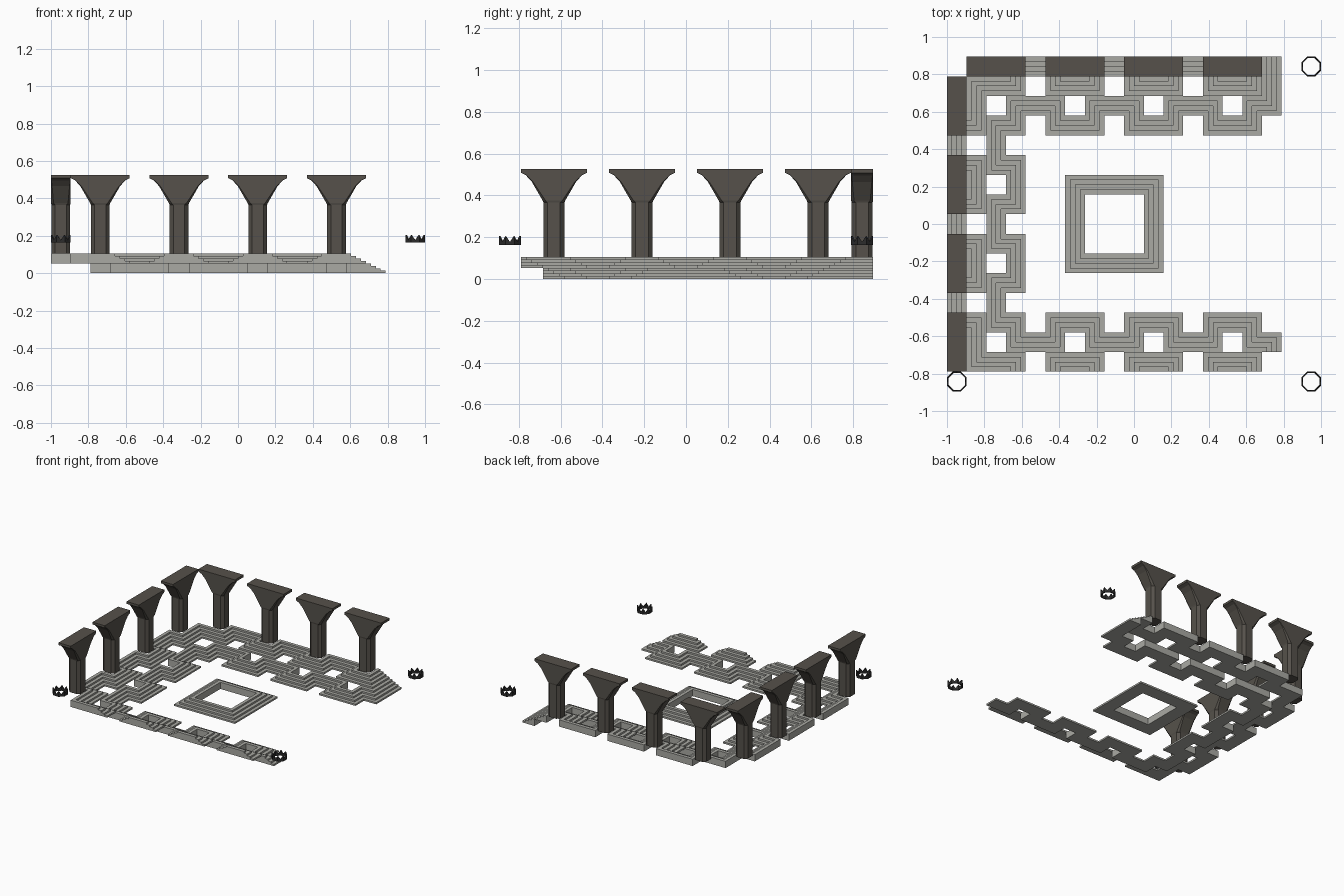
import bpy, bmesh, math

if "Cube" in bpy.data.objects:
    bpy.data.objects.remove(bpy.data.objects["Cube"])

U = 2 / 19            # one floor tile
N = 4                 # steps per tile
RISE = U / 2          # height of one flight


def material(name, rgb):
    m = bpy.data.materials.new(name)
    m.diffuse_color = (*rgb, 1)
    m.use_nodes = True
    m.node_tree.nodes["Principled BSDF"].inputs["Base Color"].default_value = m.diffuse_color
    return m


STONE = material("grey stone", (0.40, 0.40, 0.37))
DARK = material("dark brown stone", (0.092, 0.083, 0.070))
IRON = material("black iron", (0.025, 0.025, 0.025))


def finish(bm, name, mat):
    bmesh.ops.recalc_face_normals(bm, faces=bm.faces)
    me = bpy.data.meshes.new(name)
    bm.to_mesh(me)
    bm.free()
    me.materials.append(mat)
    ob = bpy.data.objects.new(name, me)
    bpy.context.collection.objects.link(ob)
    return ob


def centre(col, row):
    return -1 + (col + 0.5) * U, (8.5 - row - 0.5) * U


def dilate(cells):
    return {(c + i, r + j) for c, r in cells for i in (-1, 0, 1) for j in (-1, 0, 1)} - cells


# Stepped tiles: every sub-cell drops one step per ring away from the high cells
def steps(name, tiles, high, base):
    heights = {}
    for c, r in tiles:
        near = [(i, j) for i in (-1, 0, 1) for j in (-1, 0, 1) if (c + i, r + j) in high]
        for a in range(N):
            for b in range(N):
                dx = {-1: a + 1, 0: 0, 1: N - a}
                dy = {-1: b + 1, 0: 0, 1: N - b}
                k = min(max(dx[i], dy[j]) for i, j in near)
                heights[c * N + a, r * N + b] = N + 1 - k
    bm = bmesh.new()
    cache = {}

    def v(a, b, h):
        if (a, b, h) not in cache:
            cache[a, b, h] = bm.verts.new((-1 + a * U / N, 8.5 * U - b * U / N, base + h * RISE / N))
        return cache[a, b, h]

    for (a, b), h in heights.items():
        ring = [(a, b + 1), (a + 1, b + 1), (a + 1, b), (a, b)]
        bm.faces.new([v(*p, h) for p in ring])               # tread
        bm.faces.new([v(*p, 0) for p in reversed(ring)])     # underside
        for n, (da, db) in enumerate([(0, 1), (1, 0), (0, -1), (-1, 0)]):
            p, q = ring[n], ring[(n + 1) % 4]
            for z in range(heights.get((a + da, b + db), 0), h):   # risers
                bm.faces.new([v(*p, z), v(*q, z), v(*q, z + 1), v(*p, z + 1)])
    # faces are already wound outward
    me = bpy.data.meshes.new(name)
    bm.to_mesh(me)
    bm.free()
    me.materials.append(STONE)
    bpy.context.collection.objects.link(bpy.data.objects.new(name, me))


# Upper flight around the column bays
BAYS = (2, 6, 10, 14)
high = {(0, 0), (1, 0), (0, 1), (0, 15), (0, 16), (1, 16)}
high |= {(c, 0) for c in BAYS} | {(0, r) for r in BAYS} | {(c, 16) for c in BAYS}
high |= {(c, -1) for c in range(14)} | {(-1, r) for r in range(14)}
upper = {t for t in dilate(high) if t[0] >= 0 and 0 <= t[1] <= 15}
steps("upper_steps", upper, high, RISE)

# Lower flight, one tile further in
mid = {(c, r) for c in range(16) for r in range(17) if c <= 1 or r <= 1 or r >= 15}
mid |= {(c, r) for c in BAYS for r in (2, 14)} | {(2, r) for r in BAYS}
lower = {t for t in dilate(mid) if 0 <= t[0] and 0 <= t[1] <= 14}
steps("lower_steps", lower, mid, 0)

# Free-standing stepped frame in the middle
core = {(c, r) for c in range(7, 10) for r in range(7, 10)}
steps("centre_frame", dilate(core), core, 0)


# Columns with flared capitals: (height, half width, half depth, corner cut)
SECTIONS = [(U, .050, .050, .020), (.365, .050, .050, .020), (.375, .054, U / 2, .014),
            (.465, .106, U / 2, .006), (.496, .134, U / 2, .003),
            (.508, 1.5 * U, U / 2, .0005), (5 * U, 1.5 * U, U / 2, .0005)]


def column(name, col, row, turn):
    bm = bmesh.new()
    rings = []
    for z, w, d, c in SECTIONS:
        pts = [(w, d - c), (w - c, d), (c - w, d), (-w, d - c),
               (-w, c - d), (c - w, -d), (w - c, -d), (w, c - d)]
        rings.append([bm.verts.new((x, y, z)) for x, y in pts])
    for lo, hi in zip(rings, rings[1:]):
        for i in range(8):
            j = (i + 1) % 8
            bm.faces.new([lo[i], lo[j], hi[j], hi[i]])
    bm.faces.new(rings[0])
    bm.faces.new(rings[-1])
    ob = finish(bm, name, DARK)
    ob.location = (*centre(col, row), 0)
    ob.rotation_euler.z = turn


for i, k in enumerate(BAYS):
    column(f"back_column_{i + 1}", k, 0, 0)
    column(f"left_column_{i + 1}", 0, k, math.pi / 2)


# Spiked eight-sided iron rings at the open corners
def spiked_ring(name, col, row):
    bm = bmesh.new()
    r_out = U / 2 / math.cos(math.pi / 8)
    loops = []
    for i in range(16):
        ang = math.pi / 8 * (i + 1)
        spike = i % 2 == 0
        f = 1 if spike else math.cos(math.pi / 8)
        top = .205 if spike else .178
        loops.append([bm.verts.new((r * f * math.cos(ang), r * f * math.sin(ang), z))
                      for r, z in ((r_out, .163), (r_out, top), (r_out - .009, top), (r_out - .009, .163))])
    for i in range(16):
        a, b = loops[i], loops[(i + 1) % 16]
        for k in range(4):
            m = (k + 1) % 4
            bm.faces.new([a[k], b[k], b[m], a[m]])
    finish(bm, name, IRON).location = (*centre(col, row), 0)


spiked_ring("back_right_spiked_ring", 18, 0)
spiked_ring("front_left_spiked_ring", 0, 16)
spiked_ring("front_right_spiked_ring", 18, 16)
